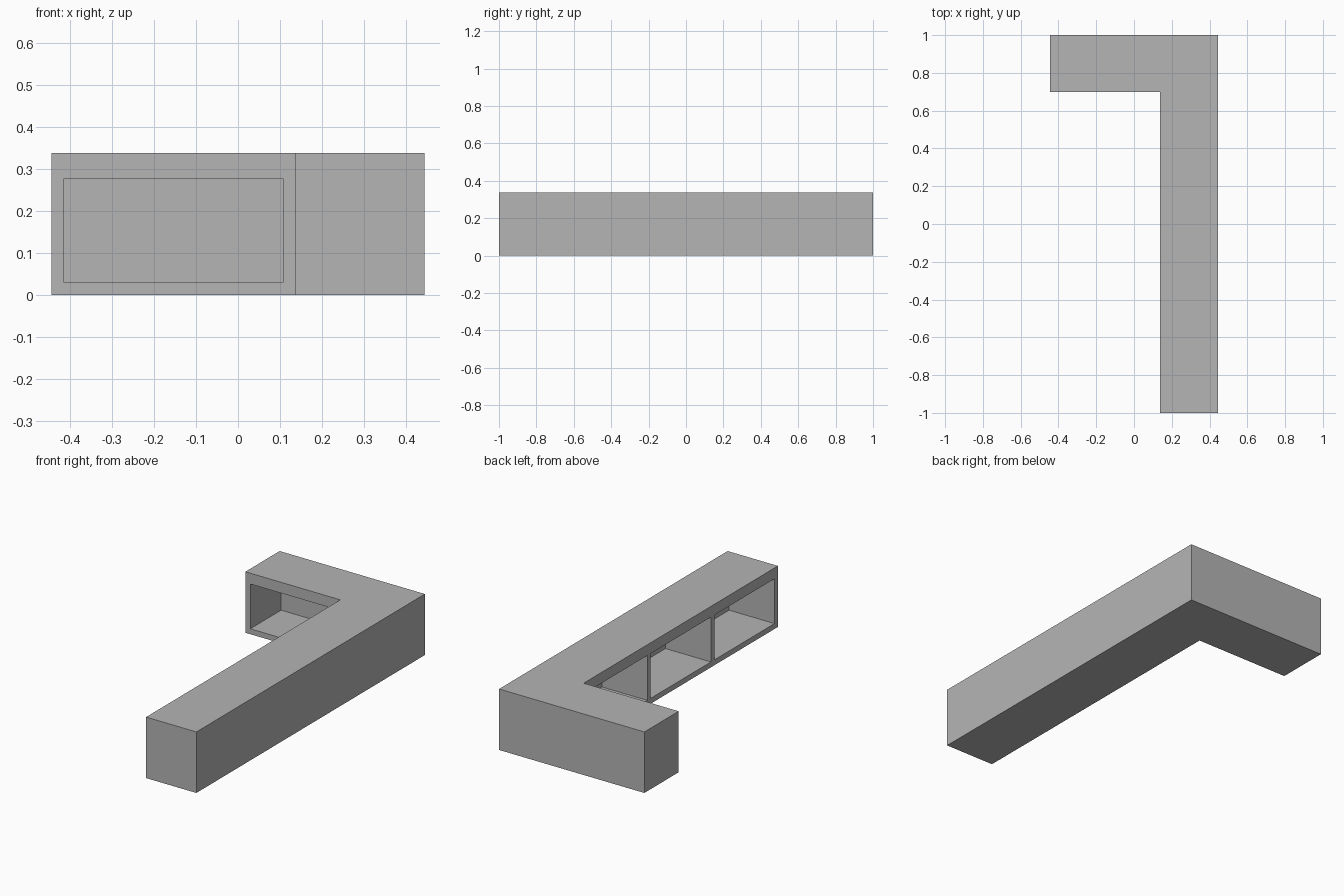
import bpy, bmesh
from mathutils import Vector

cube = bpy.data.objects.get("Cube")
if cube:
    bpy.data.objects.remove(cube, do_unlink=True)

# Overall sizes
X0, X1 = -0.445, 0.445      # full width
XI, YI = 0.137, 0.70        # inner corner of the L
H, WALL = 0.338, 0.03       # height and panel thickness
Z0, Z1 = 0.03, 0.278        # bottom and top of the openings

grey = bpy.data.materials.new("plain grey")
grey.use_nodes = True
colour = (0.46, 0.46, 0.46, 1)
grey.diffuse_color = colour
grey.node_tree.nodes["Principled BSDF"].inputs["Base Color"].default_value = colour


def prism(name, outline, z0, z1):
    """Extrude a counter-clockwise outline from z0 up to z1."""
    bm = bmesh.new()
    base = bm.faces.new([bm.verts.new((x, y, z0)) for x, y in outline])
    top = bmesh.ops.extrude_face_region(bm, geom=[base], use_keep_orig=True)["geom"]
    verts = [v for v in top if isinstance(v, bmesh.types.BMVert)]
    bmesh.ops.translate(bm, verts=verts, vec=Vector((0, 0, z1 - z0)))
    bmesh.ops.recalc_face_normals(bm, faces=bm.faces)
    mesh = bpy.data.meshes.new(name)
    bm.to_mesh(mesh)
    bm.free()
    mesh.materials.append(grey)
    obj = bpy.data.objects.new(name, mesh)
    bpy.context.collection.objects.link(obj)
    return obj


def cut_niche(body, x0, x1, y0, y1):
    """Cut a box-shaped niche out of the body."""
    cutter = prism("niche_cutter", [(x0, y0), (x1, y0), (x1, y1), (x0, y1)], Z0, Z1)
    cutter.hide_render = True
    mod = body.modifiers.new("niche", "BOOLEAN")
    mod.operation, mod.solver, mod.object = "DIFFERENCE", "EXACT", cutter
    bpy.context.view_layer.objects.active = body
    bpy.ops.object.modifier_apply(modifier=mod.name)
    bpy.data.objects.remove(cutter, do_unlink=True)


# L-shaped counter body
counter = prism("counter_body", [(XI, -1), (X1, -1), (X1, 1), (X0, 1), (X0, YI), (XI, YI)], 0, H)

# Three equal shelf bays along the inner side of the long arm
bay = (YI + 1 - 4 * WALL) / 3
for i in range(3):
    y = -1 + WALL + i * (bay + WALL)
    cut_niche(counter, XI - 0.05, X1 - WALL, y, y + bay)

# One wide bay in the inner side of the short arm
cut_niche(counter, X0 + WALL, XI - WALL, YI - 0.05, 1 - WALL)
